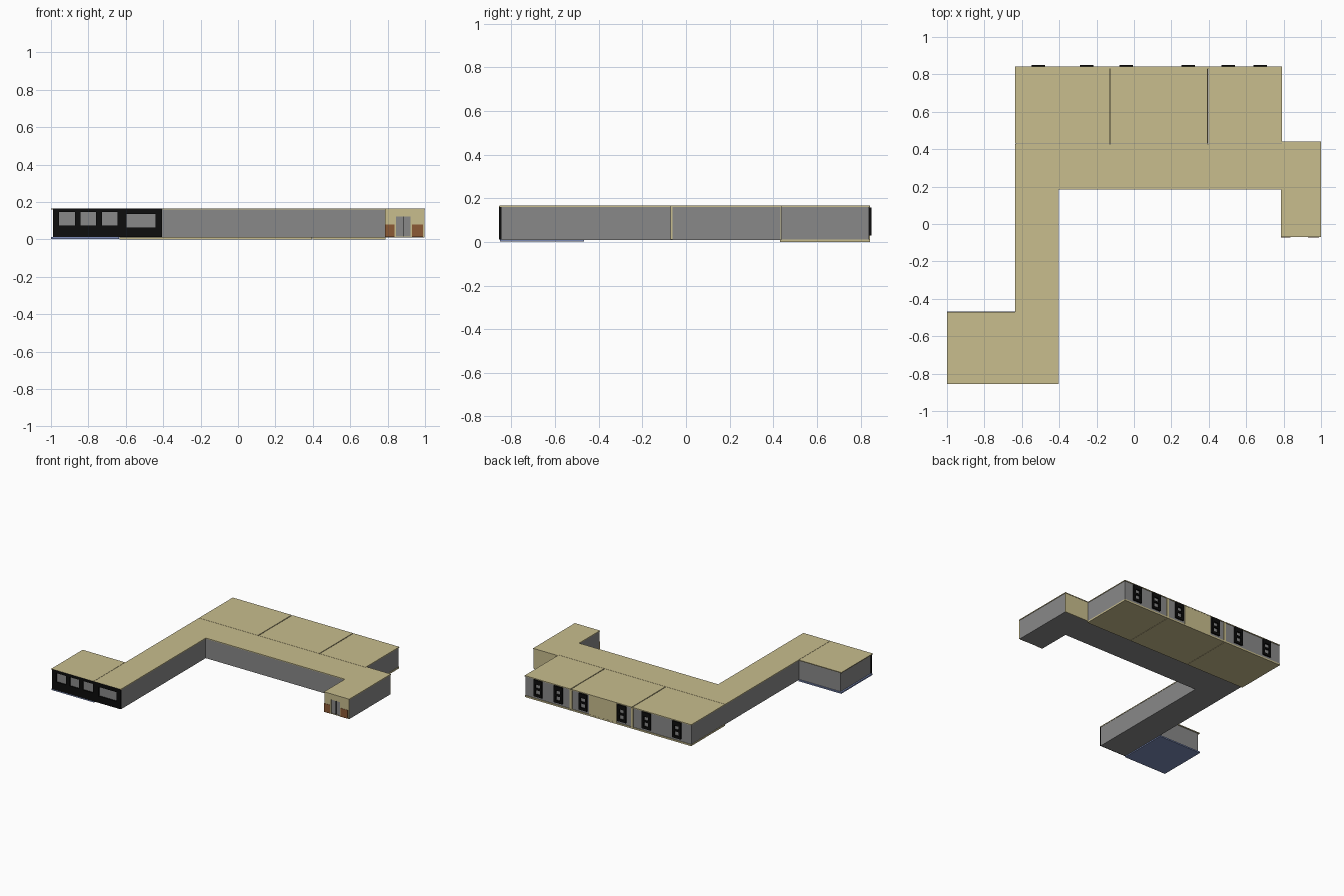
import bpy, bmesh

if "Cube" in bpy.data.objects:
    bpy.data.objects.remove(bpy.data.objects["Cube"])


def material(name, r, g, b):
    m = bpy.data.materials.new(name)
    m.diffuse_color = (r, g, b, 1)
    m.use_nodes = True
    m.node_tree.nodes["Principled BSDF"].inputs["Base Color"].default_value = m.diffuse_color
    return m


TAN = material("tan", 0.58, 0.51, 0.27)
GREY = material("grey", 0.25, 0.25, 0.25)
BLACK = material("black", 0.004, 0.004, 0.004)
BROWN = material("brown", 0.26, 0.10, 0.035)
BLUE = material("blue", 0.20, 0.26, 0.48)


def finish(name, bm, mat):
    bmesh.ops.recalc_face_normals(bm, faces=bm.faces)
    me = bpy.data.meshes.new(name)
    bm.to_mesh(me)
    bm.free()
    me.materials.append(mat)
    ob = bpy.data.objects.new(name, me)
    bpy.context.collection.objects.link(ob)
    return ob


def prism(name, pts, z0, z1, mat):
    """Plan outline raised from z0 to z1."""
    bm = bmesh.new()
    face = bm.faces.new([bm.verts.new((x, y, z0)) for x, y in pts])
    r = bmesh.ops.extrude_face_region(bm, geom=[face], use_keep_orig=True)
    for v in r["geom"]:
        if isinstance(v, bmesh.types.BMVert):
            v.co.z = z1
    return finish(name, bm, mat)


def box(name, x0, x1, y0, y1, z0, z1, mat):
    return prism(name, [(x0, y0), (x1, y0), (x1, y1), (x0, y1)], z0, z1, mat)


def pierced_wall(name, x0, x1, z0, z1, y0, y1, holes, mat):
    """Wall facing along y with rectangular openings (xa, xb, za, zb)."""
    xs = sorted({x0, x1, *[h[0] for h in holes], *[h[1] for h in holes]})
    zs = sorted({z0, z1, *[h[2] for h in holes], *[h[3] for h in holes]})
    bm = bmesh.new()
    grid = {(x, z): bm.verts.new((x, y0, z)) for x in xs for z in zs}
    for xa, xb in zip(xs, xs[1:]):
        for za, zb in zip(zs, zs[1:]):
            cx, cz = (xa + xb) / 2, (za + zb) / 2
            if any(h[0] < cx < h[1] and h[2] < cz < h[3] for h in holes):
                continue
            bm.faces.new([grid[xa, za], grid[xb, za], grid[xb, zb], grid[xa, zb]])
    r = bmesh.ops.extrude_face_region(bm, geom=bm.faces[:], use_keep_orig=True)
    for v in r["geom"]:
        if isinstance(v, bmesh.types.BMVert):
            v.co.y = y1
    return finish(name, bm, mat)


FLOOR, EAVE, TOP = 0.012, 0.160, 0.166

# Corridor and entrance wing: one bent outline for walls, another for the roof
prism("corridor_walls",
      [(-.633, -.845), (-.407, -.845), (-.407, .187), (.787, .187), (.787, -.063),
       (.997, -.063), (.997, .434), (.787, .434), (.787, .428), (-.633, .428)],
      FLOOR - .003, EAVE, GREY)
prism("corridor_roof",
      [(-.635, -.855), (-.405, -.855), (-.405, .185), (.785, .185), (.785, -.07),
       (1.0, -.07), (1.0, .44), (.791, .44), (.791, .428), (-.635, .428)],
      EAVE, TOP, TAN)

# Three classrooms along the back
splits = [-.635, -.128, .396, .79]
for i, (a, b) in enumerate(zip(splits, splits[1:])):
    box(f"classroom_walls_{i}", a + .003, b - .003, .428, .838, FLOOR, EAVE, GREY)
    box(f"classroom_floor_{i}", a + .001, b - .001, .430, .843, 0, FLOOR, TAN)
    box(f"classroom_roof_{i}", a + (.003 if i else 0), b - (.003 if i < 2 else 0),
        .430, .843, EAVE, TOP, TAN)
for i, x in enumerate(splits[1:3]):
    box(f"classroom_pier_{i}", x - .010, x + .010, .83, .843, FLOOR, EAVE, TAN)
box("middle_back_panel", .005, .240, .83, .842, FLOOR, EAVE, TAN)

# Black framed windows in the back wall
for i, x in enumerate([.675, .503, .29, -.042, -.252, -.512]):
    w = .036
    pierced_wall(f"back_window_{i}", x - w, x + w, .03, .157, .836, .85,
                 [(x - .020, x + .020, .048, .082), (x - .020, x + .020, .095, .125)],
                 BLACK)

# Office wing at front left on a blue floor
box("office_walls", -.988, -.633, -.845, -.478, FLOOR, EAVE, GREY)
box("office_floor", -1.0, -.635, -.853, -.468, .002, FLOOR, BLUE)
box("office_roof", -1.0, -.637, -.855, -.470, EAVE, TOP, TAN)

# Black front wall with window openings
pierced_wall("front_black_wall", -.990, -.407, FLOOR, .1655, -.856, -.845,
             [(-.957, -.872, .075, .145), (-.842, -.760, .075, .145),
              (-.728, -.643, .075, .145), (-.595, -.440, .063, .135)], BLACK)

# Entrance front: tan wall, brown wainscot, double door
pierced_wall("entrance_front", .787, .997, FLOOR, EAVE, -.070, -.063,
             [(.846, .921, FLOOR + .003, .122)], TAN)
for i, (a, b) in enumerate([(.787, .836), (.929, .988)]):
    box(f"entrance_wainscot_{i}", a, b, -.072, -.068, FLOOR, .078, BROWN)
box("door_gap", .881, .885, -.065, -.062, FLOOR + .003, .122, BLACK)
box("entrance_back_wall", .79, .997, .432, .438, FLOOR - .003, EAVE, TAN)
